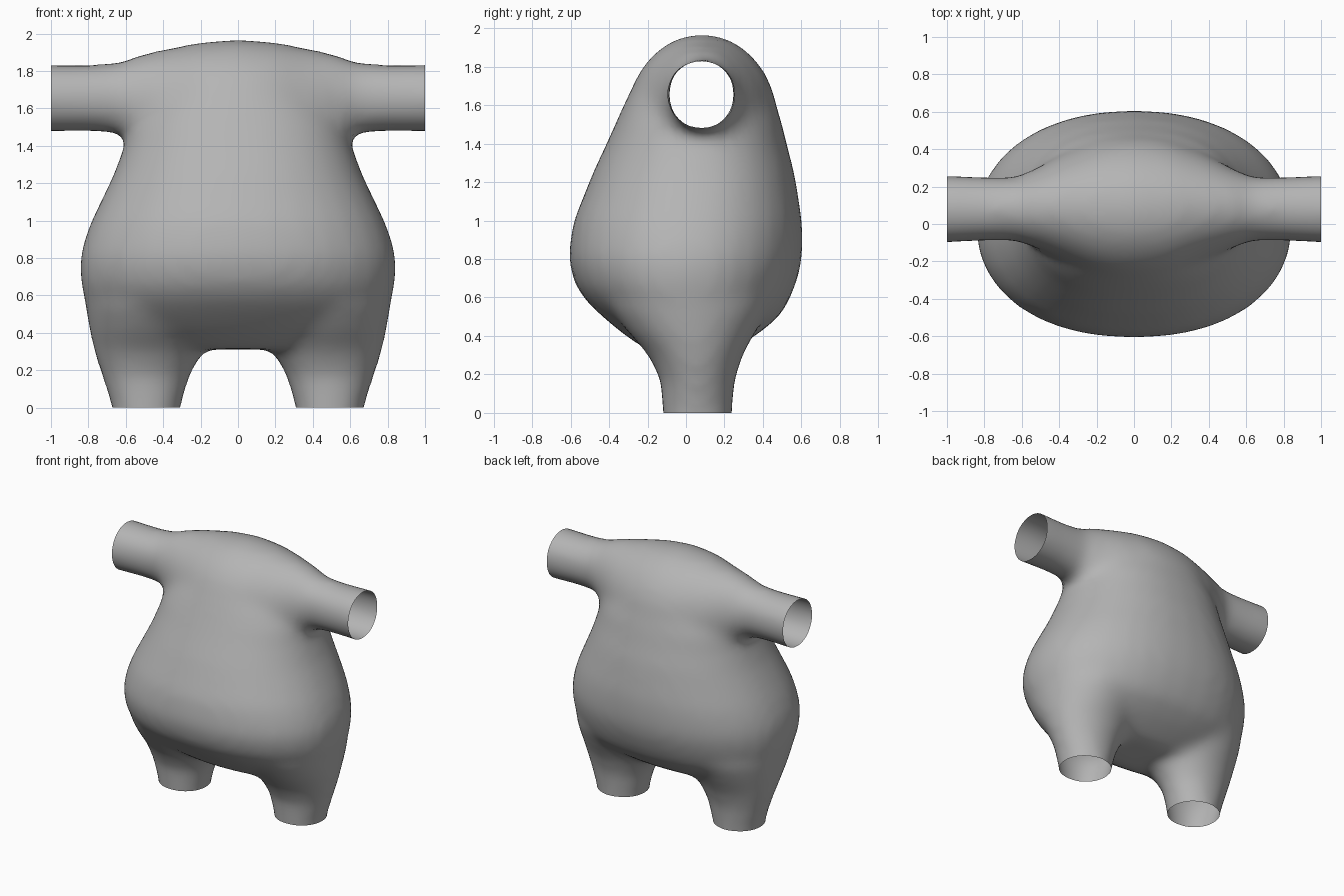
import bpy, bmesh, math
from mathutils import Vector

if "Cube" in bpy.data.objects:
    bpy.data.objects.remove(bpy.data.objects["Cube"])

SIDES = 32
GROW = 0.008  # offsets the slight shrink of the smoothing


def loft(name, sections, place, power=2.0):
    """Closed loft of super-ellipse rings; place(section, cos, sin) gives a point."""
    bm = bmesh.new()
    rings = []
    for s in sections:
        ring = []
        for i in range(SIDES):
            a = 2 * math.pi * i / SIDES
            c, d = math.cos(a), math.sin(a)
            c = math.copysign(abs(c) ** (2 / power), c)
            d = math.copysign(abs(d) ** (2 / power), d)
            ring.append(bm.verts.new(place(s, c, d)))
        rings.append(ring)
    for r0, r1 in zip(rings, rings[1:]):
        for i in range(SIDES):
            j = (i + 1) % SIDES
            bm.faces.new((r0[i], r0[j], r1[j], r1[i]))
    bm.faces.new(rings[0])
    bm.faces.new(rings[-1])
    bmesh.ops.recalc_face_normals(bm, faces=bm.faces)
    mesh = bpy.data.meshes.new(name)
    bm.to_mesh(mesh)
    bm.free()
    obj = bpy.data.objects.new(name, mesh)
    bpy.context.collection.objects.link(obj)
    return obj


# Belly: (z, half width, front y, back y)
belly = [(.312, .40, -.17, .20), (.36, .56, -.25, .29), (.42, .68, -.335, .385),
         (.50, .785, -.43, .48), (.57, .815, -.505, .525), (.65, .835, -.565, .56),
         (.72, .842, -.59, .583), (.80, .842, -.608, .60), (.9, .818, -.598, .603),
         (1.0, .78, -.58, .60), (1.25, .66, -.48, .56), (1.4, .605, -.41, .52),
         (1.5, .58, -.365, .497), (1.6, .52, -.32, .465), (1.75, .38, -.25, .39),
         (1.85, .22, -.17, .29)]
torso = loft("torso_base", belly,
             lambda s, c, d: (c * (s[1] + GROW / 2),
                              (s[2] + s[3]) / 2 + d * ((s[3] - s[2]) / 2 + GROW / 2), s[0]),
             2.2)

# Shoulders and sleeves: (x, centre y, centre z, y radius, z radius)
half = [(.1, .083, 1.505, .384, .45), (.2, .085, 1.52, .36, .427), (.38, .09, 1.56, .28, .352),
        (.52, .085, 1.62, .207, .262), (.64, .08, 1.655, .162, .182),
        (.8, .08, 1.655, .165, .172), (1.1, .08, 1.655, .18, .175)]
arms = [(-s[0],) + s[1:] for s in reversed(half)] + [(0, .083, 1.5, .39, .463)] + half
sleeves = loft("sleeves", arms,
               lambda s, c, d: (s[0], s[1] + c * (s[3] + GROW), s[2] + d * (s[4] + GROW)))

# Trouser legs: (z, centre x, x radius, centre y, y radius)
leg = [(-.1, .49, .176, .058, .174), (0, .49, .176, .058, .174), (.17, .493, .228, .06, .187),
       (.3, .478, .285, .05, .238), (.42, .47, .318, .03, .325), (.55, .45, .36, .015, .41),
       (.7, .42, .38, .01, .43)]
legs = [loft("leg", leg,
             lambda s, c, d, k=k: (k * s[1] + c * (s[2] + GROW), s[3] + d * (s[4] + GROW), s[0]))
        for k in (-1, 1)]

# Fuse the parts and blend the joints
for part in [sleeves] + legs:
    part.hide_render = True
    mod = torso.modifiers.new("join", 'BOOLEAN')
    mod.operation, mod.solver, mod.object = 'UNION', 'EXACT', part
mod = torso.modifiers.new("remesh", 'REMESH')
mod.mode, mod.voxel_size = 'VOXEL', 0.034
mod = torso.modifiers.new("blend", 'SMOOTH')
mod.factor, mod.iterations = 0.5, 14
bpy.context.view_layer.update()
bm = bmesh.new()
bm.from_object(torso, bpy.context.evaluated_depsgraph_get())

# Cut the sleeve and leg ends open
for co, no in (((1, 0, 0), (1, 0, 0)), ((-1, 0, 0), (-1, 0, 0)), ((0, 0, 0), (0, 0, -1))):
    bmesh.ops.bisect_plane(bm, geom=bm.verts[:] + bm.edges[:] + bm.faces[:],
                           plane_co=Vector(co), plane_no=Vector(no), clear_outer=True)
for f in bm.faces:
    f.smooth = True
    f.material_index = 0
mesh = bpy.data.meshes.new("body_shell")
bm.to_mesh(mesh)
bm.free()
body = bpy.data.objects.new("body_shell", mesh)
bpy.context.collection.objects.link(body)

# Darker grey cloth
grey = bpy.data.materials.new("mid_grey")
grey.diffuse_color = (.46, .46, .46, 1)
grey.use_nodes = True
grey.node_tree.nodes["Principled BSDF"].inputs["Base Color"].default_value = grey.diffuse_color
mesh.materials.append(grey)

# Remove the construction parts
for part in [torso, sleeves] + legs:
    bpy.data.objects.remove(part)
